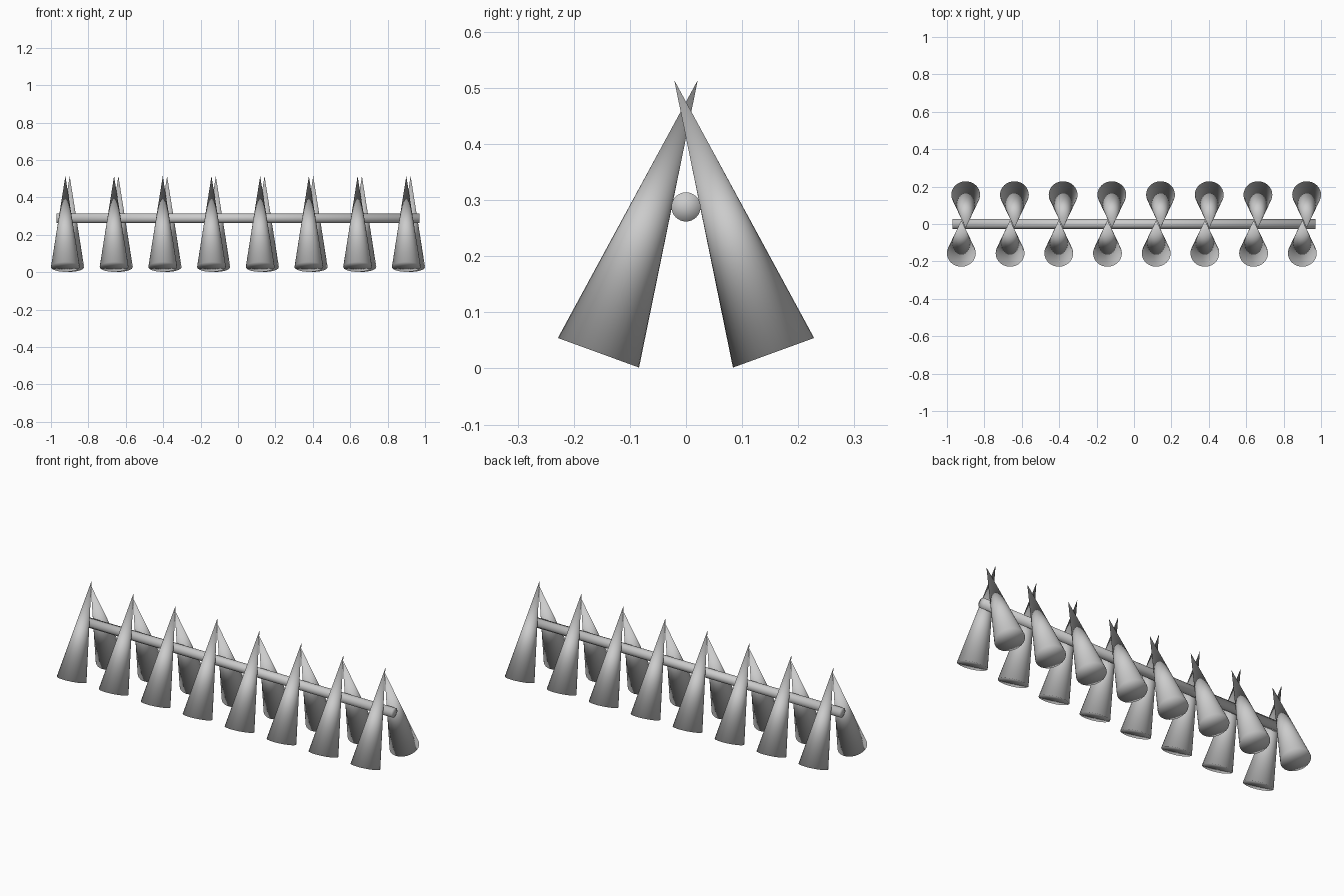
import bpy
from math import pi
from mathutils import Vector

cube = bpy.data.objects.get("Cube")
if cube:
    bpy.data.objects.remove(cube, do_unlink=True)

# One plain grey for the whole barrier
grey = bpy.data.materials.new("plain grey")
grey.use_nodes = True
colour = (0.6, 0.6, 0.6, 1)
grey.diffuse_color = colour
grey.node_tree.nodes["Principled BSDF"].inputs["Base Color"].default_value = colour

COUNT = 8
SPACING = 0.2604
FIRST_X = -0.923


def finish(name):
    obj = bpy.context.object
    obj.name = name
    obj.data.materials.append(grey)
    bpy.ops.object.shade_smooth()
    return obj


def spike(name, x, side):
    """Solid cone leaning inward; side is -1 at the front, 1 at the back."""
    base = Vector((x, side * 0.156, 0.028))
    tip = Vector((x, side * -0.021, 0.514))
    axis = tip - base
    bpy.ops.mesh.primitive_cone_add(
        vertices=32, radius1=0.077, radius2=0, depth=axis.length,
        end_fill_type='TRIFAN', location=(base + tip) / 2,
        rotation=axis.to_track_quat('Z', 'Y').to_euler())
    finish(name)


# Crossed pairs of spikes, the back row mirroring the front row end for end
for i in range(COUNT):
    x = FIRST_X + i * SPACING
    spike(f"front_spike_{i + 1}", x, -1)
    spike(f"back_spike_{i + 1}", -x, 1)

# Long rail threaded beneath the crossings
bpy.ops.mesh.primitive_cylinder_add(
    vertices=32, radius=0.026, depth=1.94, end_fill_type='TRIFAN',
    location=(0, 0, 0.288), rotation=(0, pi / 2, 0))
finish("rail")
